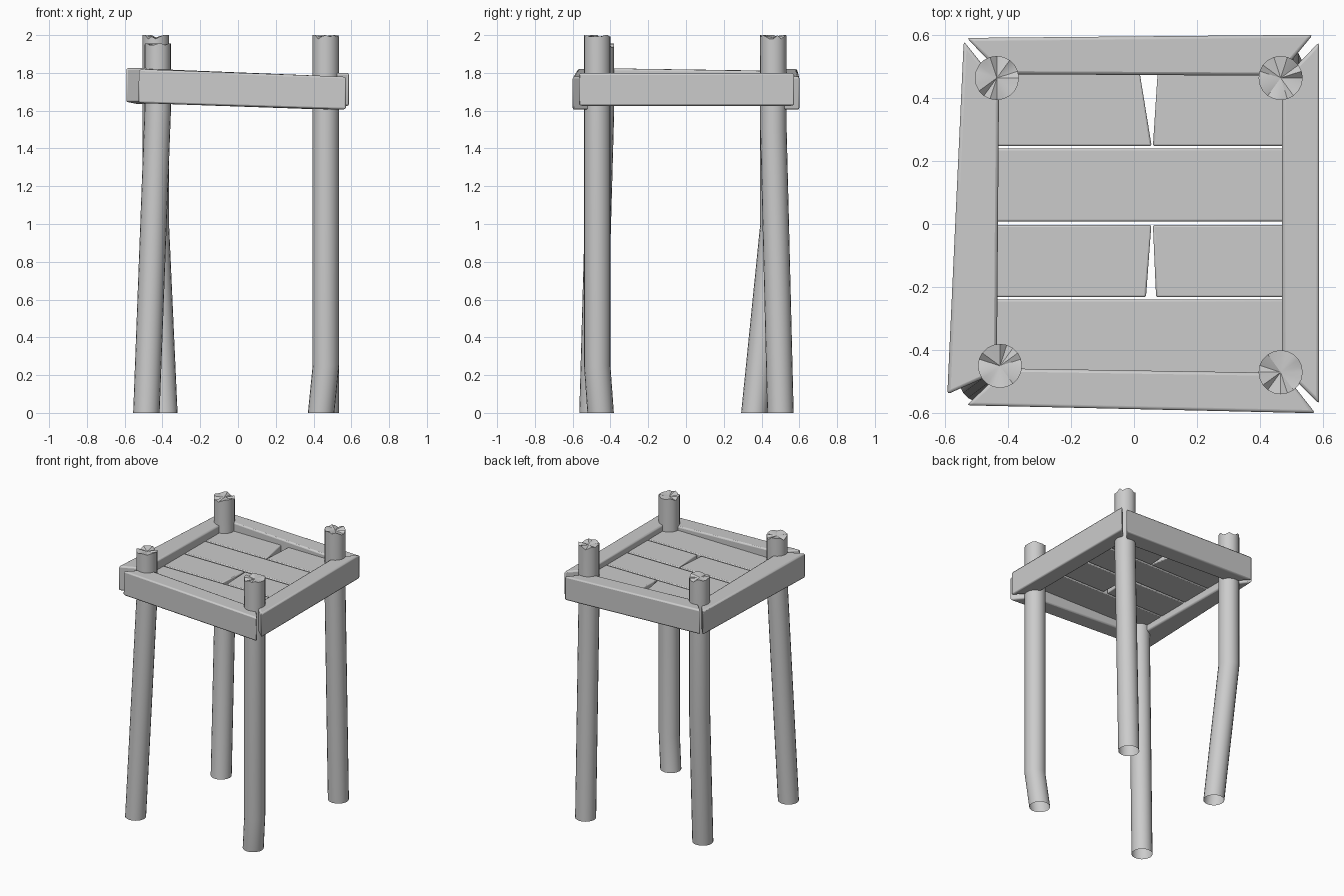
import bpy, bmesh, math, random
from mathutils import Vector

random.seed(4)
cube = bpy.data.objects.get("Cube")
if cube:
    bpy.data.objects.remove(cube, do_unlink=True)

grey = bpy.data.materials.new("plain_grey")
grey.use_nodes = True
COLOUR = (0.6, 0.6, 0.6, 1)
grey.diffuse_color = COLOUR
grey.node_tree.nodes["Principled BSDF"].inputs["Base Color"].default_value = COLOUR


def finish(name, bm, bevel=0.0):
    bmesh.ops.recalc_face_normals(bm, faces=bm.faces)
    mesh = bpy.data.meshes.new(name)
    bm.to_mesh(mesh)
    bm.free()
    mesh.materials.append(grey)
    obj = bpy.data.objects.new(name, mesh)
    bpy.context.collection.objects.link(obj)
    if bevel:
        mod = obj.modifiers.new("worn_edges", "BEVEL")
        mod.width = bevel
        mod.segments = 2
    bpy.ops.object.select_all(action="DESELECT")
    obj.select_set(True)
    bpy.context.view_layer.objects.active = obj
    bpy.ops.object.shade_smooth_by_angle(angle=math.radians(30))
    return obj


def board(name, outline, bottoms, tops, bevel):
    """Prism over a four-cornered outline, with a height for each corner."""
    bm = bmesh.new()
    low = [bm.verts.new((x, y, z)) for (x, y), z in zip(outline, bottoms)]
    high = [bm.verts.new((x, y, z)) for (x, y), z in zip(outline, tops)]
    bm.faces.new(low)
    bm.faces.new(high)
    for i in range(4):
        j = (i + 1) % 4
        bm.faces.new((low[i], low[j], high[j], high[i]))
    return finish(name, bm, bevel)


def leg(name, foot, knee_z, head, top_z, radius=0.07, sides=20):
    """Open-footed pole, bent at the knee, with a splintered top."""
    bm = bmesh.new()
    rings = []
    for (cx, cy), z in ((foot, 0), (head, knee_z), (head, top_z)):
        ring = []
        for i in range(sides):
            a = math.tau * i / sides
            chip = random.choice((0, 0, 0.008, 0.02)) if z == top_z else 0
            ring.append(bm.verts.new((cx + radius * math.cos(a),
                                      cy + radius * math.sin(a), z - chip)))
        rings.append(ring)
    centre = bm.verts.new((*head, top_z - 0.012))
    for i in range(sides):
        j = (i + 1) % sides
        for a, b in zip(rings, rings[1:]):
            bm.faces.new((a[i], a[j], b[j], b[i]))
        bm.faces.new((rings[-1][i], rings[-1][j], centre))
    return finish(name, bm)


# Four poles
leg("front_right_leg", (-0.485, -0.495), 1.6, (-0.425, -0.45), 1.955)
leg("front_left_leg", (0.44, -0.452), 0.25, (0.465, -0.47), 2.0)
leg("back_right_leg", (-0.39, 0.362), 1.0, (-0.435, 0.463), 2.0)
leg("back_left_leg", (0.465, 0.5), 1.5, (0.465, 0.463), 2.0)

# Mitred frame rails, slightly crooked
board("front_rail", ((-0.53, -0.575), (0.575, -0.6), (0.475, -0.472), (-0.41, -0.458)),
      (1.64, 1.605, 1.605, 1.64), (1.82, 1.78, 1.78, 1.82), 0.01)
board("back_rail", ((0.567, 0.6), (-0.53, 0.59), (-0.42, 0.475), (0.46, 0.47)),
      (1.605, 1.64, 1.64, 1.605), (1.78, 1.82, 1.82, 1.78), 0.01)
board("right_rail", ((-0.54, 0.58), (-0.592, -0.54), (-0.435, -0.47), (-0.428, 0.44)),
      (1.635, 1.645, 1.645, 1.635), (1.81, 1.825, 1.825, 1.81), 0.01)
board("left_rail", ((0.587, -0.57), (0.587, 0.577), (0.47, 0.455), (0.47, -0.455)),
      (1.625,) * 4, (1.8,) * 4, 0.01)

# Seat planks: front edge, back edge, and the cut at each (none for whole planks)
LEFT, RIGHT, UNDER, OVER = -0.45, 0.49, 1.69, 1.755
rows = (
    (-0.48, -0.24, None),
    (-0.232, -0.003, ((0.038, 0.055), (0.07, 0.06))),
    (0.008, 0.239, None),
    (0.247, 0.48, ((0.056, 0.018), (0.06, 0.075))),
)


def plank(name, y0, y1, lefts, rights):
    outline = ((lefts[0], y0), (rights[0], y0), (rights[1], y1), (lefts[1], y1))
    board(name, outline, (UNDER,) * 4, (OVER,) * 4, 0.006)


for n, (y0, y1, cut) in enumerate(rows, 1):
    if cut:
        plank(f"half_plank_{n}_right", y0, y1, (LEFT, LEFT), cut[0])
        plank(f"half_plank_{n}_left", y0, y1, cut[1], (RIGHT, RIGHT))
    else:
        plank(f"seat_plank_{n}", y0, y1, (LEFT, LEFT), (RIGHT, RIGHT))
